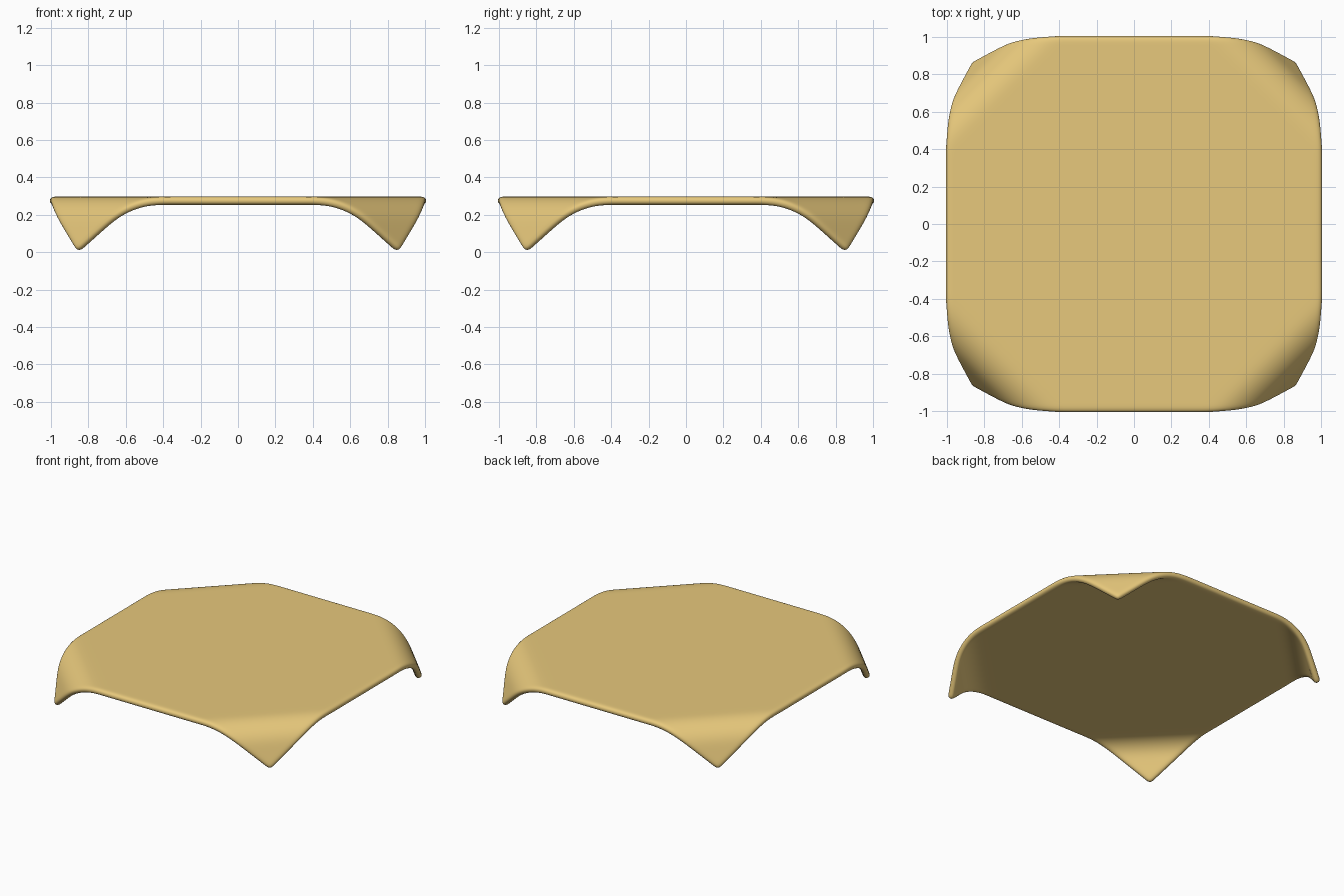
import bpy, bmesh, math

if "Cube" in bpy.data.objects:
    bpy.data.objects.remove(bpy.data.objects["Cube"])

HALF = 1.008                    # half width of the flat sheet
THICK = 0.045
MID_Z = 0.2745                  # height of the sheet's middle surface
BEND_START = 0.99               # diagonal distance where the corner fold begins
RADIUS = 0.174                  # fold radius
ANGLE = math.radians(70)        # fold angle
STRETCH = 0.875                 # shortens the folded corners


def fold(co):
    """Roll the corner of the sheet down about a line across the diagonal."""
    sx, sy = math.copysign(1, co.x), math.copysign(1, co.y)
    x, y = abs(co.x), abs(co.y)
    d, side = (x + y) / math.sqrt(2), (x - y) / math.sqrt(2)
    z = MID_Z
    if d > BEND_START:
        run = (d - BEND_START) * STRETCH
        a = min(run / RADIUS, ANGLE)
        rest = run - a * RADIUS
        d = BEND_START + RADIUS * math.sin(a) + rest * math.cos(a)
        z -= RADIUS * (1 - math.cos(a)) + rest * math.sin(a)
    co.x, co.y, co.z = sx * (d + side) / math.sqrt(2), sy * (d - side) / math.sqrt(2), z


# Sheet with four folded corners
bm = bmesh.new()
bmesh.ops.create_grid(bm, x_segments=40, y_segments=40, size=HALF)
for v in bm.verts:
    fold(v.co)
for f in bm.faces:
    f.smooth = True
mesh = bpy.data.meshes.new("folded_sheet")
bm.to_mesh(mesh)
bm.free()
sheet = bpy.data.objects.new("folded_sheet", mesh)
bpy.context.collection.objects.link(sheet)

# Thickness and soft rim
solid = sheet.modifiers.new("thickness", 'SOLIDIFY')
solid.thickness = THICK
solid.offset = 0
sub = sheet.modifiers.new("smooth", 'SUBSURF')
sub.levels = sub.render_levels = 2

# Golden colour
mat = bpy.data.materials.new("golden")
mat.diffuse_color = (0.80, 0.58, 0.20, 1)
mat.use_nodes = True
mat.node_tree.nodes["Principled BSDF"].inputs["Base Color"].default_value = mat.diffuse_color
mesh.materials.append(mat)
